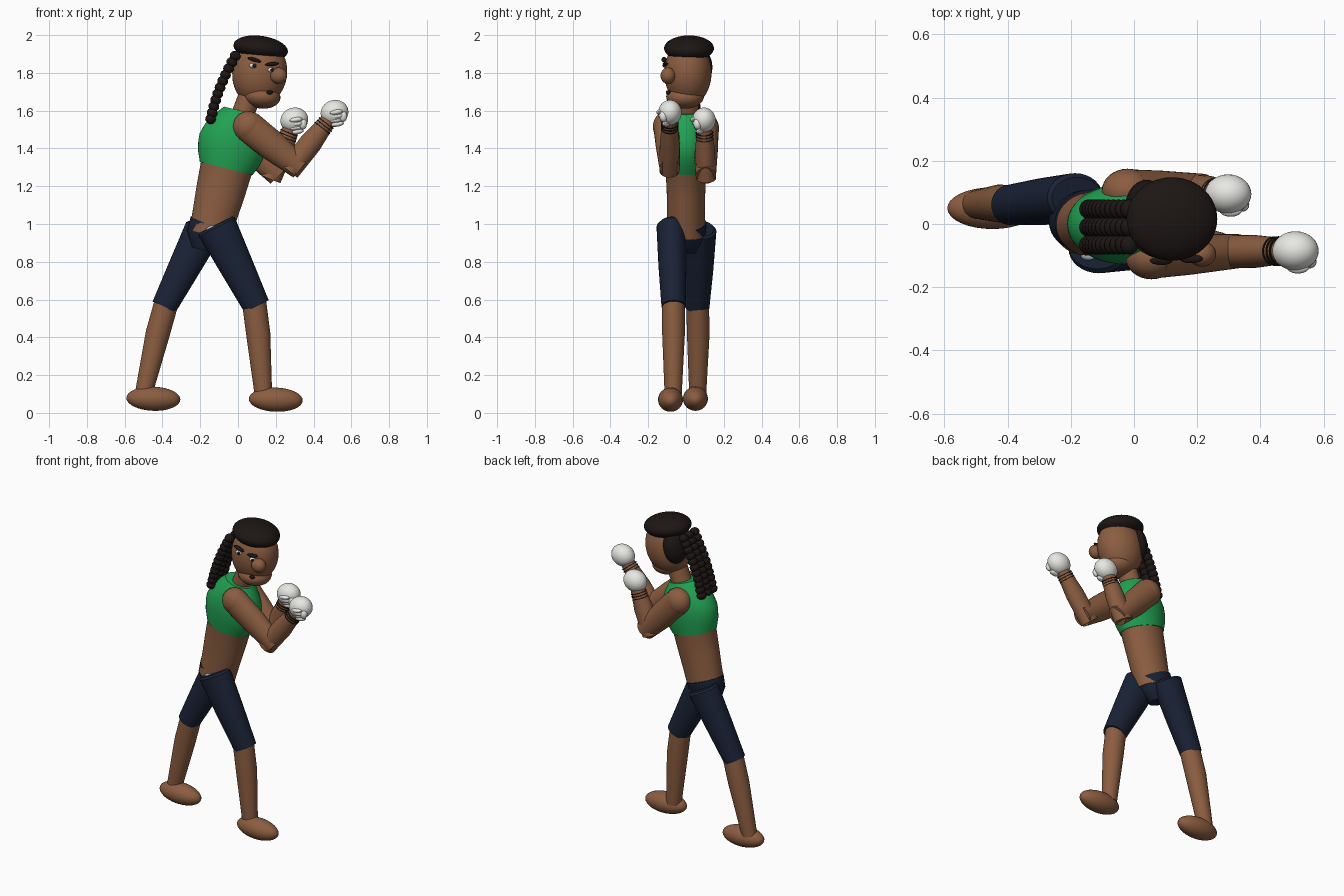
import bpy, bmesh, math
from mathutils import Vector, Matrix

if "Cube" in bpy.data.objects:
    bpy.data.objects.remove(bpy.data.objects["Cube"])

def material(name, col):
    m = bpy.data.materials.new(name)
    m.diffuse_color = (*col, 1)
    m.use_nodes = True
    m.node_tree.nodes["Principled BSDF"].inputs["Base Color"].default_value = m.diffuse_color
    return m

SKIN = material("skin", (0.26, 0.11, 0.052))
GREEN = material("green_cloth", (0.015, 0.36, 0.085))
NAVY = material("navy_cloth", (0.010, 0.016, 0.036))
HAIR = material("dark_hair", (0.012, 0.008, 0.007))
WHITE = material("white", (0.8, 0.8, 0.77))
GREY = material("buckle_grey", (0.45, 0.5, 0.55))

def finish(name, bm, mat):
    bmesh.ops.recalc_face_normals(bm, faces=bm.faces[:])
    me = bpy.data.meshes.new(name)
    bm.to_mesh(me)
    bm.free()
    me.materials.append(mat)
    ob = bpy.data.objects.new(name, me)
    bpy.context.collection.objects.link(ob)
    return ob

def ball(name, loc, radii, mat, tilt=0, turn=0, seg=32):
    """Ellipsoid; tilt turns about y, turn about z (degrees)."""
    bm = bmesh.new()
    m = (Matrix.Translation(loc) @ Matrix.Rotation(math.radians(turn), 4, 'Z')
         @ Matrix.Rotation(math.radians(tilt), 4, 'Y') @ Matrix.Diagonal((*radii, 1)))
    bmesh.ops.create_uvsphere(bm, u_segments=seg, v_segments=seg // 2, radius=1, matrix=m)
    return finish(name, bm, mat)

def tube(name, pts, radii, mat, seg=32):
    """Tube through points; each radius is (across, along y)."""
    bm = bmesh.new()
    pts = [Vector(p) for p in pts]
    rings = []
    for i, p in enumerate(pts):
        d = (pts[min(i + 1, len(pts) - 1)] - pts[max(i - 1, 0)]).normalized()
        y = Vector((0, 1, 0))
        v = (y - d * y.dot(d)).normalized()
        u = v.cross(d)
        ru, rv = radii[i]
        rings.append([bm.verts.new(p + u * ru * math.cos(a) + v * rv * math.sin(a))
                      for a in (2 * math.pi * k / seg for k in range(seg))])
    for a, b in zip(rings, rings[1:]):
        for k in range(seg):
            bm.faces.new((a[k], a[(k + 1) % seg], b[(k + 1) % seg], b[k]))
    bm.faces.new(rings[0])
    bm.faces.new(rings[-1])
    return finish(name, bm, mat)

# Leaning torso and cropped top, both stacked along one axis
BASE, AXIS = Vector((-0.135, 0, 1.0)), Vector((0.24, 0, 0.97)).normalized()

def stack(name, rows, mat):
    tube(name, [BASE + AXIS * s for s, _, _ in rows], [(a, b) for _, a, b in rows], mat, 48)

stack("torso", [(-0.06, .112, .1), (.06, .12, .1), (.17, .13, .102), (.3, .138, .108),
                (.36, .16, .115), (.45, .172, .118), (.54, .135, .105), (.6, .09, .08)], SKIN)
stack("crop_top", [(.303, .144, .113), (.36, .168, .121), (.41, .179, .126), (.45, .181, .127),
                   (.5, .168, .123), (.55, .142, .112), (.59, .113, .095), (.618, .09, .078)], GREEN)
tube("neck", [(.01, .005, 1.54), (.07, .005, 1.70)], [(.06, .062)] * 2, SKIN)

# Head and face, turned slightly to the right
ball("head", (.115, .01, 1.80), (.145, .125, .175), SKIN, 8, seg=48)
ball("jaw", (.125, -.005, 1.675), (.1, .1, .064), SKIN, 6)
ball("hair_cap", (.12, .016, 1.93), (.145, .132, .066), HAIR, 8, seg=48)
ball("hair_back", (.04, .045, 1.83), (.068, .095, .115), HAIR, 10)
ball("nose", (.215, -.095, 1.785), (.045, .04, .043), SKIN)
ball("mouth", (.168, -.094, 1.697), (.017, .013, .011), HAIR, seg=16)
for side, x, z, y, t in (("right", .08, 1.838, -.106, 17), ("left", .175, 1.815, -.1, -5)):
    ball(side + "_eye", (x, y, z), (.021, .014, .013), WHITE, 8, seg=16)
    ball(side + "_pupil", (x + .006, y - .010, z), (.010, .008, .010), HAIR, seg=16)
    ball(side + "_brow", (x + .006, y - .01, z + .032), (.038, .014, .010), HAIR, t, seg=16)

# Beaded braids hanging down the back
for b, y in enumerate((.047, -.01, -.066)):
    for i in range(11):
        t = i / 10
        ball(f"braid_{b}_{i}", (-.015 - .13 * t - .015 * math.sin(math.pi * t), y, 1.89 - .335 * t),
             (.029, .031, .026), HAIR, 20, seg=16)

# Arms: shoulder, elbow, fist centre
def arm(side, sh, el, fist):
    sh, el, fist = Vector(sh), Vector(el), Vector(fist)
    d1, d2 = (el - sh).normalized(), (fist - el).normalized()
    ball(side + "_shoulder", sh, (.082, .07, .082), SKIN)
    tube(side + "_upper_arm", [sh, sh.lerp(el, .5), el + d1 * .04],
         [(.084, .068), (.08, .064), (.062, .054)], SKIN)
    tube(side + "_forearm", [el - d2 * .05, el.lerp(fist, .4), fist],
         [(.058, .052), (.06, .052), (.036, .036)], SKIN)
    for i in range(3):
        c = fist - d2 * (.075 + .016 * i)
        tube(f"{side}_wrist_band_{i}", [c, c + d2 * .006], [(.049 + .001 * i, .047)] * 2, HAIR, 24)
    ball(side + "_fist", fist, (.074, .062, .066), WHITE, -15)
    for i in range(4):
        ball(f"{side}_finger_{i}", fist + Vector((.008 + .006 * (i % 2), -.052 + .010 * i, .002 - .021 * i)),
             (.036, .02, .014), WHITE, -8, seg=16)
    ball(side + "_thumb", fist + Vector((.045, -.034, -.02)), (.022, .022, .03), WHITE, seg=16)

arm("right", (.055, -.105, 1.515), (.3, -.088, 1.32), (.511, -.085, 1.59))
arm("left", (-.02, .105, 1.505), (.19, .105, 1.285), (.298, .095, 1.55))

# Shorts: pelvis, buckle; then the legs
tube("pelvis", [(-.185, .01, .86), (-.165, .01, .93), (-.14, .005, 1.0)],
     [(.06, .06), (.11, .095), (.117, .104)], NAVY)
ball("buckle", (-.138, -.1, .972), (.032, .018, .02), GREY, -15, seg=16)

def leg(side, hip, knee, calf, ankle, foot, r):
    hip, knee = Vector(hip), Vector(knee)
    d = (hip - knee).normalized()
    tube(side + "_short_leg", [knee, knee.lerp(hip, .5), hip, hip + d * .012],
         [(r * .67, .064), (r * .84, .074), (r, .079), (r * .9, .065)], NAVY)
    tube(side + "_shin", [knee + d * .03, calf, ankle],
         [(.064, .06), (.064, .06), (.046, .045)], SKIN)
    ball(side + "_foot", foot, (.143, .066, .064), SKIN, 2)

leg("right", (-.112, -.077, .985), (.098, -.066, .565), (.107, -.066, .42),
    (.135, -.068, .09), (.2, -.082, .07), .107)
leg("left", (-.185, .082, .965), (-.392, .06, .56), (-.425, .065, .42),
    (-.5, .062, .10), (-.448, .05, .075), .1)

# Smooth shading with sharp cuffs
for ob in bpy.context.scene.objects:
    ob.select_set(True)
    bpy.context.view_layer.objects.active = ob
bpy.ops.object.shade_smooth_by_angle(angle=math.radians(40))
